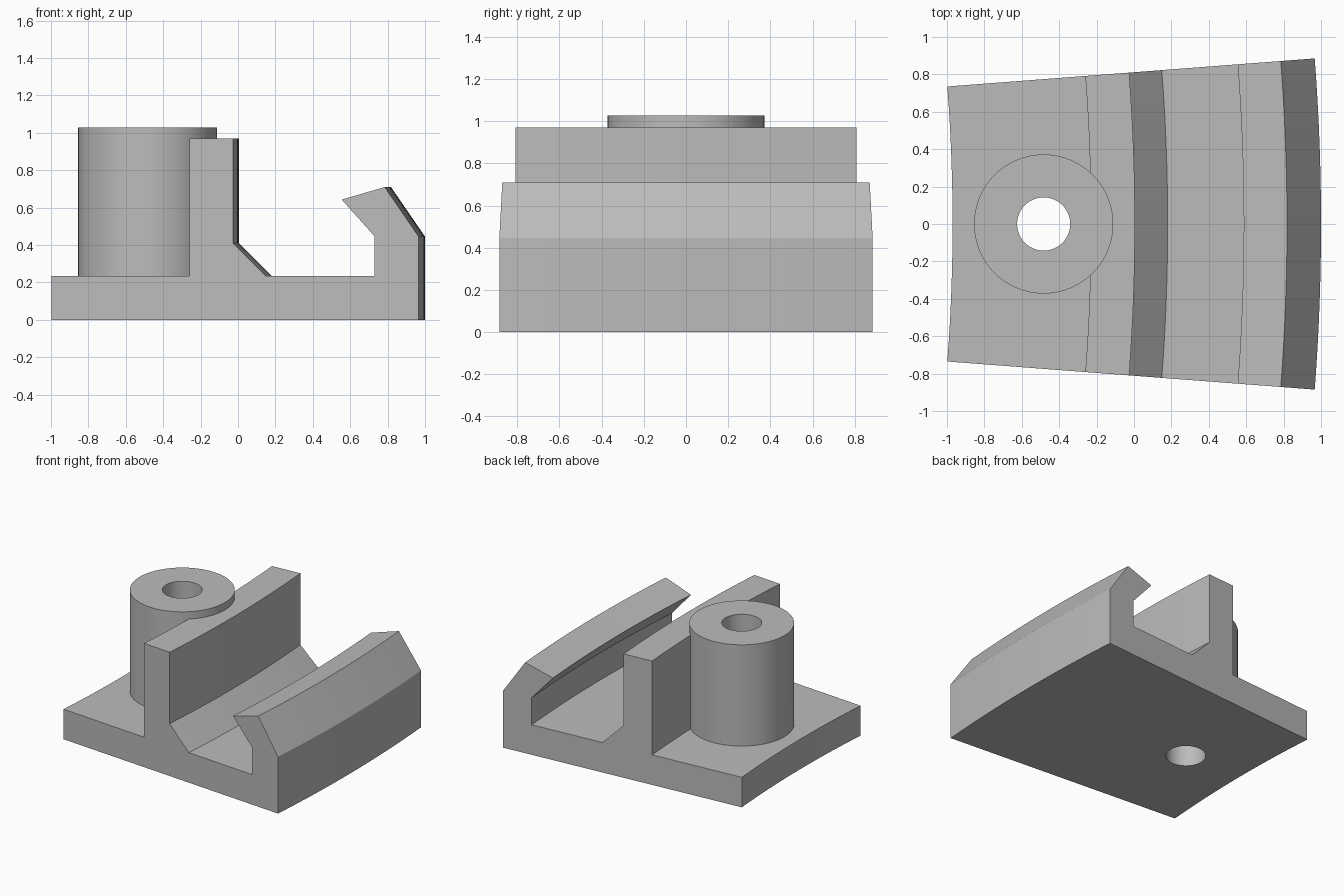
import bpy
import bmesh
import math
from mathutils import Matrix, Vector

if "Cube" in bpy.data.objects:
    bpy.data.objects.remove(bpy.data.objects["Cube"], do_unlink=True)

GREY = (0.5, 0.5, 0.5, 1)
grey = bpy.data.materials.new("plain grey")
grey.use_nodes = True
grey.diffuse_color = GREY
grey.node_tree.nodes["Principled BSDF"].inputs["Base Color"].default_value = GREY

PIVOT = Vector((-10.63, 0, 0))   # centre of the curved sweep
HALF_ANGLE = math.radians(4.365)
BOSS_X = -0.483


def add_object(name, bm):
    bmesh.ops.recalc_face_normals(bm, faces=bm.faces)
    mesh = bpy.data.meshes.new(name)
    bm.to_mesh(mesh)
    bm.free()
    mesh.materials.append(grey)
    obj = bpy.data.objects.new(name, mesh)
    bpy.context.collection.objects.link(obj)
    return obj


def cylinder(name, radius, bottom, top):
    bm = bmesh.new()
    bmesh.ops.create_cone(bm, cap_ends=True, segments=96, radius1=radius,
                          radius2=radius, depth=top - bottom,
                          matrix=Matrix.Translation((BOSS_X, 0, (top + bottom) / 2)))
    return add_object(name, bm)


def combine(target, tool, operation):
    mod = target.modifiers.new(operation.title(), "BOOLEAN")
    mod.object = tool
    mod.operation = operation
    mod.solver = "EXACT"
    bpy.context.view_layer.objects.active = target
    bpy.ops.object.modifier_apply(modifier=mod.name)
    bpy.data.objects.remove(tool, do_unlink=True)


# Base, upright wall with chamfered foot, and hooked outer lip: one swept section
section = [(-0.97, 0), (1, 0), (1, 0.445), (0.818, 0.71), (0.587, 0.643),
           (0.763, 0.447), (0.763, 0.235), (0.18, 0.235), (0.005, 0.41),
           (0.005, 0.97), (-0.23, 0.97), (-0.23, 0.235), (-0.97, 0.235)]
bm = bmesh.new()
start = bm.faces.new([bm.verts.new((x, 0, z)) for x, z in section])
bmesh.ops.rotate(bm, verts=bm.verts, cent=PIVOT,
                 matrix=Matrix.Rotation(-HALF_ANGLE, 3, "Z"))
cap = bmesh.ops.duplicate(bm, geom=[start])["geom"]
bmesh.ops.spin(bm, geom=[start, *start.edges, *start.verts], cent=PIVOT,
               axis=(0, 0, 1), angle=2 * HALF_ANGLE, steps=16)
bmesh.ops.remove_doubles(bm, verts=bm.verts, dist=0.0001)
# Keep a single cap at each end of the sweep
bmesh.ops.delete(bm, geom=[f for f in bm.faces if len(f.verts) > 4], context="FACES_ONLY")
bmesh.ops.holes_fill(bm, edges=[e for e in bm.edges if e.is_boundary], sides=0)
body = add_object("curved_bracket", bm)

# Round boss standing on the base, partly sunk into the wall, with a through hole
combine(body, cylinder("screw_boss", 0.372, 0.1, 1.028), "UNION")
combine(body, cylinder("screw_hole", 0.142, -0.2, 1.3), "DIFFERENCE")

bpy.ops.object.select_all(action="DESELECT")
body.select_set(True)
bpy.context.view_layer.objects.active = body
bpy.ops.object.shade_smooth_by_angle(angle=math.radians(25))
